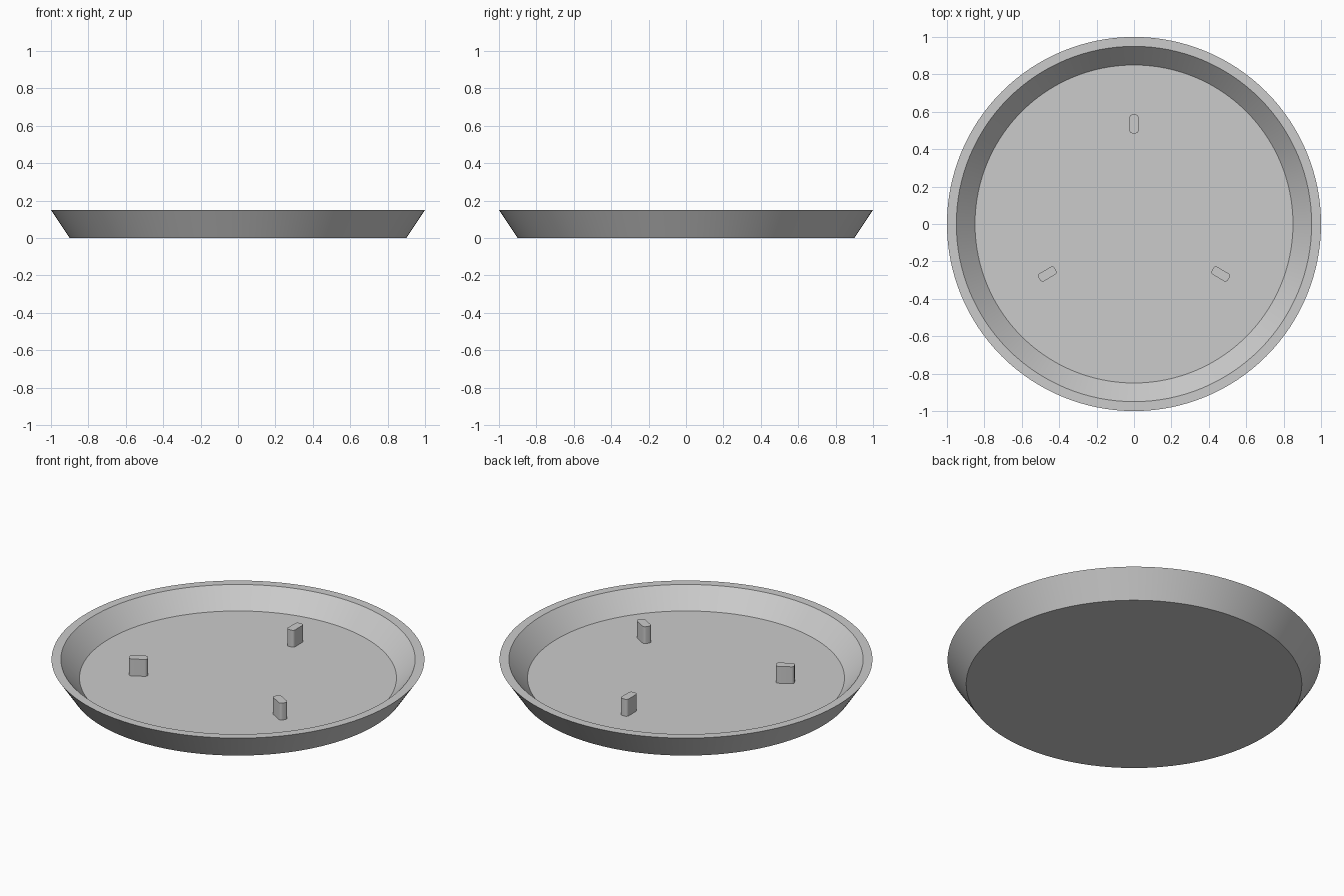
import bpy, bmesh
from math import radians, sin, cos, pi
from mathutils import Matrix

cube = bpy.data.objects.get("Cube")
if cube:
    bpy.data.objects.remove(cube)

grey = bpy.data.materials.new("light_grey")
grey.use_nodes = True
colour = (0.6, 0.6, 0.6, 1)
grey.diffuse_color = colour
grey.node_tree.nodes["Principled BSDF"].inputs["Base Color"].default_value = colour

FLOOR, RIM = 0.04, 0.15
SEGMENTS = 128


def finish(bm, name):
    bmesh.ops.recalc_face_normals(bm, faces=bm.faces)
    mesh = bpy.data.meshes.new(name)
    bm.to_mesh(mesh)
    bm.free()
    mesh.materials.append(grey)
    obj = bpy.data.objects.new(name, mesh)
    bpy.context.collection.objects.link(obj)
    bpy.ops.object.select_all(action='DESELECT')
    obj.select_set(True)
    bpy.context.view_layer.objects.active = obj
    bpy.ops.object.shade_smooth_by_angle(angle=radians(30))
    return obj


# Tray: rings for base, outer rim, inner rim and floor, capped at both ends
bm = bmesh.new()
rings = []
for radius, z in [(0.9, 0), (1, RIM), (0.95, RIM), (0.85, FLOOR)]:
    angles = [2 * pi * i / SEGMENTS for i in range(SEGMENTS)]
    rings.append([bm.verts.new((radius * cos(a), radius * sin(a), z)) for a in angles])
for low, high in zip(rings, rings[1:]):
    for i in range(SEGMENTS):
        j = (i + 1) % SEGMENTS
        bm.faces.new((low[i], low[j], high[j], high[i]))
bm.faces.new(rings[0])
bm.faces.new(rings[-1])
finish(bm, "tray")

# Pegs: three upright blocks with rounded corners, long side pointing outwards
for name, turn in [("back_peg", 0), ("right_peg", 120), ("left_peg", 240)]:
    bm = bmesh.new()
    bmesh.ops.create_cube(bm, size=1)
    bmesh.ops.scale(bm, vec=(0.048, 0.1, 0.1), verts=bm.verts)
    uprights = [e for e in bm.edges
                if abs(e.verts[0].co.z - e.verts[1].co.z) > 0.05]
    bmesh.ops.bevel(bm, geom=uprights, offset=0.015, segments=5,
                    profile=0.5, affect='EDGES')
    bmesh.ops.translate(bm, vec=(0, 0.535, FLOOR + 0.05), verts=bm.verts)
    bmesh.ops.rotate(bm, verts=bm.verts, cent=(0, 0, 0),
                     matrix=Matrix.Rotation(radians(turn), 3, 'Z'))
    finish(bm, name)
